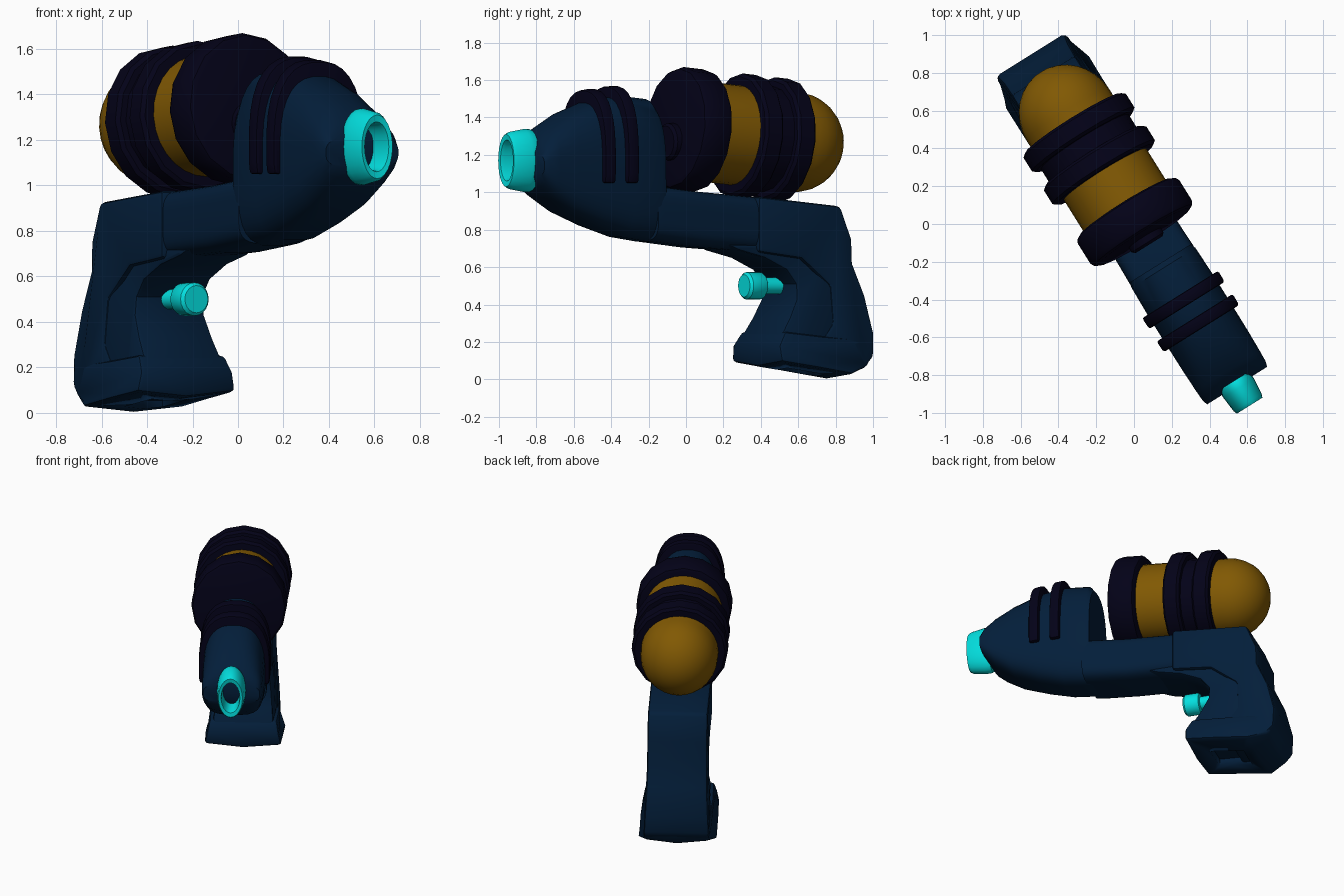
import bpy, bmesh, math
from mathutils import Matrix

cube = bpy.data.objects.get("Cube")
if cube:
    bpy.data.objects.remove(cube, do_unlink=True)

HEADING = math.radians(32)      # the toy points towards front left


def material(name, rgb):
    m = bpy.data.materials.new(name)
    m.use_nodes = True
    m.diffuse_color = (*rgb, 1)
    m.node_tree.nodes["Principled BSDF"].inputs["Base Color"].default_value = (*rgb, 1)
    return m


BLUE = material("navy_blue", (0.001, 0.013, 0.042))
DARK = material("dark_plum", (0.001, 0.0006, 0.009))
AMBER = material("amber", (0.22, 0.1, 0.001))
CYAN = material("cyan", (0.001, 0.74, 0.74))


def finish(name, bm, mat, bevel=0, angle=35):
    bmesh.ops.remove_doubles(bm, verts=bm.verts, dist=0.0005)
    bmesh.ops.recalc_face_normals(bm, faces=bm.faces)
    if bevel:
        sharp = [e for e in bm.edges if len(e.link_faces) == 2 and e.calc_face_angle(0) > 0.7]
        bmesh.ops.bevel(bm, geom=sharp, offset=bevel, segments=2, profile=0.5,
                        affect='EDGES', clamp_overlap=True)
    me = bpy.data.meshes.new(name)
    bm.to_mesh(me)
    bm.free()
    me.materials.append(mat)
    ob = bpy.data.objects.new(name, me)
    bpy.context.collection.objects.link(ob)
    ob.rotation_euler.z = HEADING
    ob.location = (0.008, 0.005, 0)
    bpy.ops.object.select_all(action='DESELECT')
    ob.select_set(True)
    bpy.context.view_layer.objects.active = ob
    bpy.ops.object.shade_smooth_by_angle(angle=math.radians(angle))
    return ob


def bridge(bm, rings, caps):
    for a, b in zip(rings, rings[1:]):
        for i in range(len(a)):
            j = (i + 1) % len(a)
            bm.faces.new((a[i], a[j], b[j], b[i]))
    if caps:
        bm.faces.new(rings[0])
        bm.faces.new(rings[-1])


def loft(name, stations, mat, upper, lower, floor=0.0, bevel=0, sides=32):
    """Rounded sections; each station is forward position, bottom, top, half width."""
    bm = bmesh.new()
    rings = []
    for u, low, high, w in stations:
        ring = []
        for i in range(sides):
            t = math.tau * (i + 0.5) / sides
            c, s = math.cos(t), math.sin(t)
            power = upper if s > 0 else lower
            x = w * math.copysign(abs(c) ** (2 / power), c)
            z = (low + high) / 2 + (high - low) / 2 * math.copysign(abs(s) ** (2 / power), s)
            ring.append(bm.verts.new((x, -u, max(z, floor))))
        rings.append(ring)
    bridge(bm, rings, True)
    return finish(name, bm, mat, bevel)


def lathe(name, profile, mat, z, sides=16, slope=0.0, squash=1.0):
    """Spin (forward, radius) points around the long axis."""
    bm = bmesh.new()
    rings = []
    for u, r in profile:
        rings.append([bm.verts.new((squash * r * math.cos(math.tau * i / sides), -u,
                                    r * math.sin(math.tau * i / sides)))
                      for i in range(sides)])
    bridge(bm, rings, False)
    turn = Matrix.Translation((0, 0, z)) @ Matrix.Rotation(-math.atan(slope), 4, 'X')
    bmesh.ops.transform(bm, matrix=turn, verts=bm.verts)
    return finish(name, bm, mat)


def slab(name, outline, half_width, mat, bevel, keel=0.0):
    """Side outline of (forward, height); the width may vary, the underside may bulge."""
    bm = bmesh.new()
    rings = [[bm.verts.new((side * half_width(u, z), -u,
                            z - (keel if side == 0 and z < 0.12 else 0)))
              for u, z in outline] for side in (-1, 0, 1)]
    bridge(bm, rings, True)
    return finish(name, bm, mat, bevel)


# Barrel shell and the rail behind it
loft("barrel", [(0.25, 0.735, 1.46, 0.192), (0.28, 0.735, 1.5, 0.2),
                (0.45, 0.76, 1.518, 0.204), (0.62, 0.815, 1.495, 0.204),
                (0.8, 0.89, 1.425, 0.203), (0.92, 0.97, 1.35, 0.2),
                (0.985, 1.03, 1.285, 0.197), (1.015, 1.08, 1.22, 0.188)], BLUE, 2.5, 3.6)
loft("rail", [(-0.37, 0.68, 0.975, 0.19), (0, 0.705, 1.005, 0.19),
              (0.26, 0.735, 1.035, 0.197), (0.3, 0.742, 1.035, 0.195)], BLUE, 5, 4)

# Cooling fins over the barrel
for k, u in enumerate((0.48, 0.625)):
    loft(f"fin_{k + 1}", [(u - 0.034, 0.8, 1.57 - 0.015 * k, 0.238),
                          (u + 0.034, 0.8, 1.565 - 0.02 * k, 0.236)],
         DARK, 2.5, 3, floor=1.05, bevel=0.014)

# Oval muzzle tube, open at the front
lathe("muzzle", [(0.985, 0.1), (0.985, 0.162), (0.995, 0.168), (1.03, 0.168),
                 (1.12, 0.153), (1.14, 0.14), (1.136, 0.11), (1.115, 0.104), (0.985, 0.1)],
      CYAN, 1.17, sides=24, squash=0.57)

# Tank: glass with domed end, front disc, hub and double band
TANK = dict(z=1.336, slope=0.1, squash=0.96)
dome = [(-0.68 - 0.268 * math.sin(a * math.pi / 16), 0.268 * math.cos(a * math.pi / 16))
        for a in range(9)]
lathe("tank_glass", [(0.0, 0), (0.0, 0.268)] + dome, AMBER, sides=28, **TANK)
lathe("tank_front_disc", [(-0.1, 0), (-0.1, 0.3), (-0.09, 0.32), (-0.07, 0.33),
                          (0.055, 0.33), (0.078, 0.318), (0.087, 0.295), (0.087, 0)],
      DARK, **TANK)
lathe("tank_hub", [(0.05, 0), (0.05, 0.1), (0.12, 0.1), (0.135, 0.085), (0.135, 0)],
      DARK, 1.27)
lathe("tank_band", [(-0.305, 0.25), (-0.305, 0.315), (-0.32, 0.333), (-0.405, 0.333),
                    (-0.42, 0.315), (-0.42, 0.285), (-0.51, 0.285), (-0.51, 0.315),
                    (-0.525, 0.333), (-0.61, 0.333), (-0.625, 0.315), (-0.625, 0.25)],
      DARK, **TANK)

# Grip: wide frame around the back, slimmer finger panel, flared foot
slab("grip_frame", [(-0.33, 0.977), (-0.85, 0.925), (-0.92, 0.75), (-0.925, 0.62),
                    (-1.0, 0.45), (-1.05, 0.25), (-1.045, 0.12), (-0.99, 0.06),
                    (-0.88, 0.05), (-0.72, 0.06), (-0.72, 0.21), (-0.79, 0.3),
                    (-0.78, 0.5), (-0.6, 0.645), (-0.33, 0.68)],
     lambda u, z: 0.2 + 0.05 * max(0, 0.5 - z), BLUE, 0.022)
slab("grip_panel", [(-0.15, 0.72), (-0.22, 0.69), (-0.38, 0.65), (-0.52, 0.585),
                    (-0.58, 0.51), (-0.58, 0.43), (-0.53, 0.33), (-0.46, 0.22),
                    (-0.6, 0.12), (-0.85, 0.12), (-0.85, 0.72)],
     lambda u, z: 0.175 + 0.1 * max(0, 0.5 - z), BLUE, 0.035)
foot = slab("grip_foot", [(-0.48, 0.255), (-0.435, 0.18), (-0.44, 0.095), (-0.65, 0.065),
                          (-0.88, 0.03), (-1.01, 0.07), (-1.05, 0.16), (-1.03, 0.21),
                          (-0.72, 0.23)],
            lambda u, z: 0.21 if u < -0.95 else 0.275 - 0.2 * z, BLUE, 0.02, keel=0.025)

# Recess in the underside of the foot
cutter = slab("foot_recess_cutter", [(-0.57, -0.05), (-0.57, 0.11), (-0.8, 0.095), (-0.8, -0.05)],
              lambda u, z: 0.1, BLUE, 0)
cutter.hide_render = True
cutter.hide_viewport = True
cut = foot.modifiers.new("recess", 'BOOLEAN')
cut.operation = 'DIFFERENCE'
cut.object = cutter

# Push-button trigger
lathe("trigger", [(-0.58, 0), (-0.58, 0.045), (-0.475, 0.045), (-0.47, 0.066),
                  (-0.46, 0.073), (-0.375, 0.073), (-0.36, 0.06), (-0.36, 0)],
      CYAN, 0.5, sides=20)
